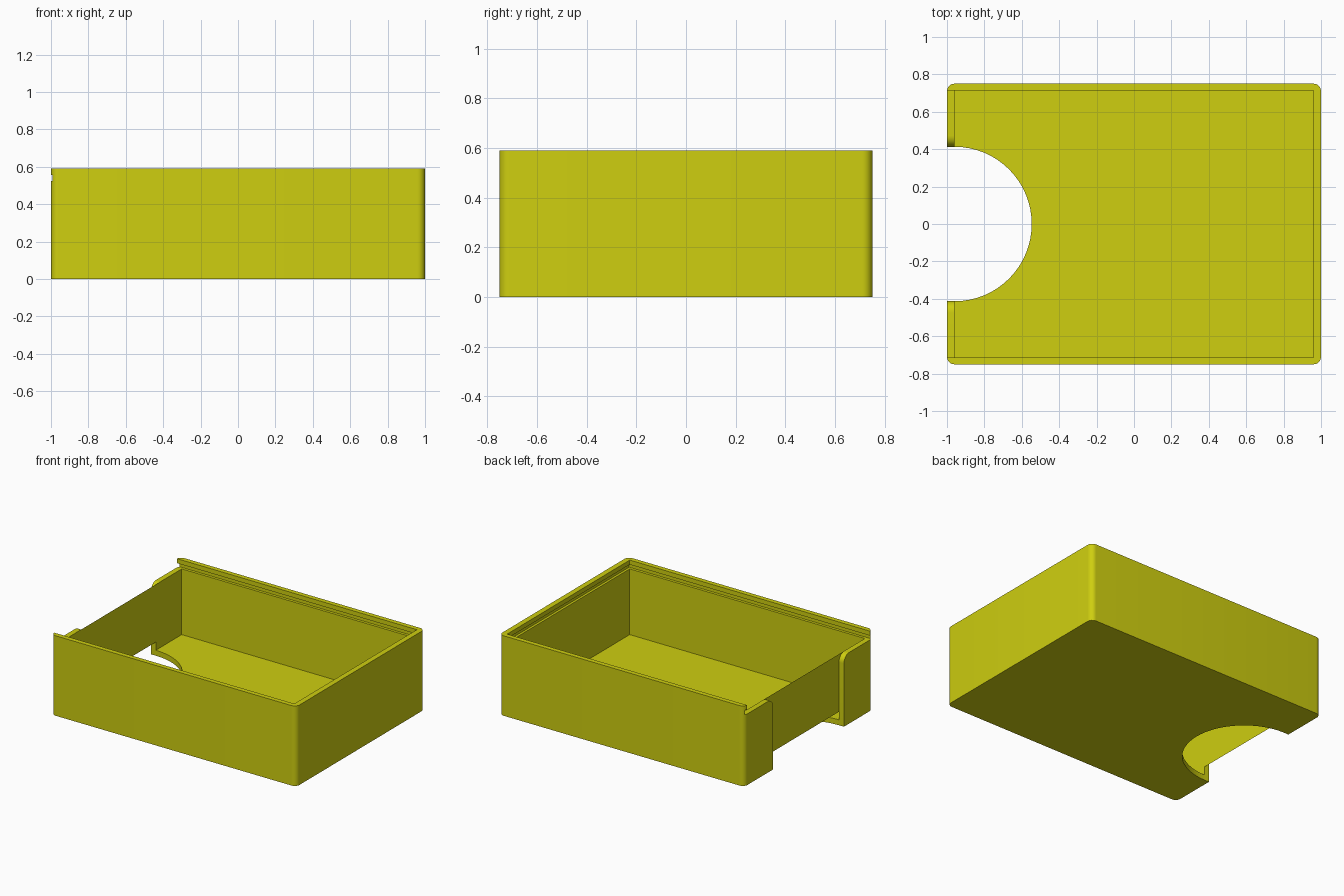
import bpy, bmesh, math
from mathutils import Vector

if "Cube" in bpy.data.objects:
    bpy.data.objects.remove(bpy.data.objects["Cube"])

H = 0.59            # box height
GROOVE_Z = 0.525    # lid track height, also top of the low end wall

yellow = bpy.data.materials.new("mustard yellow")
yellow.diffuse_color = (0.62, 0.62, 0.005, 1)
yellow.use_nodes = True
yellow.node_tree.nodes["Principled BSDF"].inputs["Base Color"].default_value = yellow.diffuse_color


def prism(name, points, direction):
    """Extrude a closed outline of 3D points along a direction."""
    bm = bmesh.new()
    face = bm.faces.new([bm.verts.new(p) for p in points])
    out = bmesh.ops.extrude_face_region(bm, geom=[face])
    bmesh.ops.translate(bm, vec=Vector(direction),
                        verts=[g for g in out["geom"] if isinstance(g, bmesh.types.BMVert)])
    bmesh.ops.recalc_face_normals(bm, faces=bm.faces)
    mesh = bpy.data.meshes.new(name)
    bm.to_mesh(mesh)
    bm.free()
    obj = bpy.data.objects.new(name, mesh)
    bpy.context.collection.objects.link(obj)
    return obj


def block(name, x0, x1, y, z0, z1):
    outline = [(x0, -y, z0), (x1, -y, z0), (x1, y, z0), (x0, y, z0)]
    return prism(name, outline, (0, 0, z1 - z0))


def arc(cx, cy, r, start, end, n):
    return [(cx + r * math.cos(math.radians(start + (end - start) * i / n)),
             cy + r * math.sin(math.radians(start + (end - start) * i / n)))
            for i in range(n + 1)]


# Outer body with rounded vertical corners
R = 0.04
outline = []
for sx, sy, a in ((1, 1, 0), (-1, 1, 90), (-1, -1, 180), (1, -1, 270)):
    outline += arc(sx * (1 - R), sy * (0.75 - R), R, a, a + 90, 8)
box = prism("sliding_lid_box", [(x, y, 0) for x, y in outline], (0, 0, H))
box.data.materials.append(yellow)

# Thumb gap in the end wall, with rounded shoulders at the top
W, S = 0.413, 0.06
side = [(W, -0.1)] + arc(W + S, GROOVE_Z - S, S, 180, 90, 10) + [(W + S, GROOVE_Z + 0.02)]
gap = side + [(-y, z) for y, z in reversed(side)]

cutters = [
    block("cavity", -0.96, 0.96, 0.715, 0.04, 1),
    block("lid_opening", -1.1, 0.96, 0.715, GROOVE_Z, 1),
    block("lid_groove", -1.1, 0.978, 0.735, GROOVE_Z, 0.557),
    prism("thumb_gap", [(-1.1, y, z) for y, z in gap], (0.14, 0, 0)),
    prism("floor_cutout", [(x, y, -0.1) for x, y in arc(-0.96, 0, W, 0, 360, 64)[:-1]],
          (0, 0, 0.2)),
]

# Carve the body and remove the cutters
bpy.context.view_layer.objects.active = box
box.select_set(True)
for cutter in cutters:
    cutter.hide_render = True
    mod = box.modifiers.new(cutter.name, "BOOLEAN")
    mod.operation = "DIFFERENCE"
    mod.solver = "EXACT"
    mod.object = cutter
    bpy.ops.object.modifier_apply(modifier=mod.name)
    bpy.data.objects.remove(cutter)

bpy.ops.object.shade_smooth_by_angle(angle=math.radians(30))
